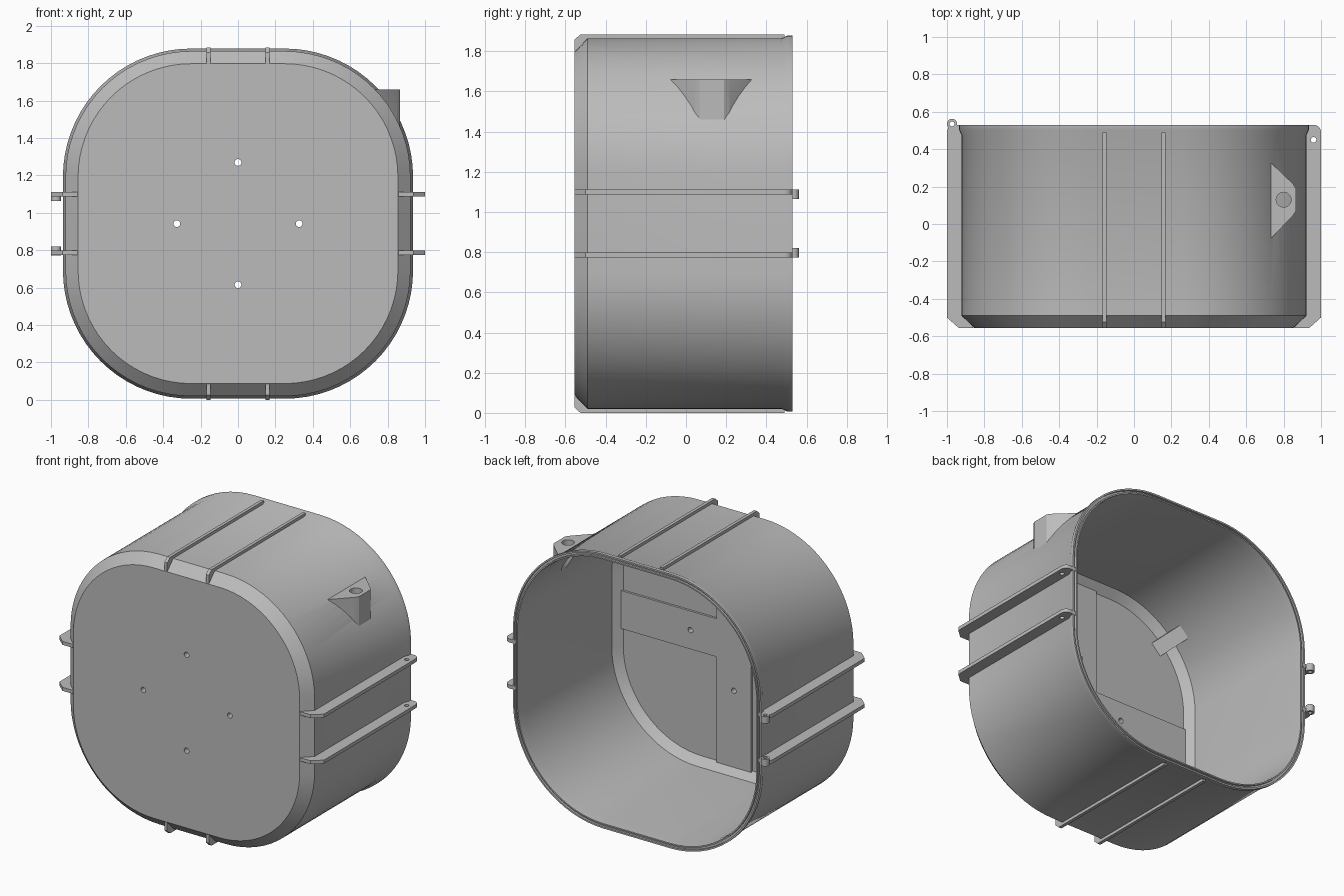
import bpy, bmesh, math
from mathutils import Matrix, Vector

if "Cube" in bpy.data.objects:
    bpy.data.objects.remove(bpy.data.objects["Cube"], do_unlink=True)

MID = 0.942      # height of the housing centre
FLAT = 0.25      # half length of the straight part of each side

grey = bpy.data.materials.new("plain_grey")
grey.use_nodes = True
colour = (0.5, 0.5, 0.5, 1)
grey.diffuse_color = colour
grey.node_tree.nodes["Principled BSDF"].inputs["Base Color"].default_value = colour


def finish(name, bm):
    bmesh.ops.recalc_face_normals(bm, faces=bm.faces)
    mesh = bpy.data.meshes.new(name)
    bm.to_mesh(mesh)
    bm.free()
    mesh.materials.append(grey)
    ob = bpy.data.objects.new(name, mesh)
    bpy.context.collection.objects.link(ob)
    return ob


def rounded_square(half, steps=18):
    """Outline of a square with large round corners, as (x, z)."""
    r, pts = half - FLAT, []
    for q, (sx, sz) in enumerate([(1, 1), (-1, 1), (-1, -1), (1, -1)]):
        for i in range(steps + 1):
            a = math.pi / 2 * (q + i / steps)
            pts.append((sx * FLAT + r * math.cos(a), MID + sz * FLAT + r * math.sin(a)))
    return pts


def loft(name, profile):
    """Skin rounded squares given as (half size, y), capping both ends."""
    bm = bmesh.new()
    rings = [[bm.verts.new((x, y, z)) for x, z in rounded_square(h)] for h, y in profile]
    n = len(rings[0])
    for a, b in zip(rings, rings[1:]):
        for i in range(n):
            j = (i + 1) % n
            bm.faces.new((a[i], a[j], b[j], b[i]))
    bm.faces.new(rings[0])
    bm.faces.new(rings[-1])
    return finish(name, bm)


def prism(name, pts, axis, lo, hi):
    """Extrude an outline along an axis."""
    place = {"x": lambda u, v, w: (w, u, v),
             "y": lambda u, v, w: (u, w, v),
             "z": lambda u, v, w: (u, v, w)}[axis]
    bm = bmesh.new()
    a, b = [[bm.verts.new(place(u, v, w)) for u, v in pts] for w in (lo, hi)]
    bm.faces.new(a)
    bm.faces.new(b)
    for i in range(len(pts)):
        j = (i + 1) % len(pts)
        bm.faces.new((a[i], a[j], b[j], b[i]))
    return finish(name, bm)


def circle(u, v, r, n=24):
    return [(u + r * math.cos(math.tau * i / n), v + r * math.sin(math.tau * i / n))
            for i in range(n)]


def activate(ob):
    bpy.ops.object.select_all(action="DESELECT")
    ob.select_set(True)
    bpy.context.view_layer.objects.active = ob


def cut(ob, cutter):
    """Subtract the cutter from the part and discard it."""
    mod = ob.modifiers.new("cut", "BOOLEAN")
    mod.operation, mod.solver, mod.object = "DIFFERENCE", "EXACT", cutter
    activate(ob)
    bpy.ops.object.modifier_apply(modifier=mod.name)
    bpy.data.objects.remove(cutter, do_unlink=True)


def smooth(ob):
    activate(ob)
    bpy.ops.object.shade_smooth_by_angle(angle=math.radians(25))


# Housing: chamfered front, flared grooved rim, hollow inside
housing = loft("housing", [
    (0.855, -0.555), (0.922, -0.49), (0.922, 0.475), (0.936, 0.505), (0.936, 0.53),
    (0.925, 0.53), (0.925, 0.515), (0.911, 0.515), (0.911, 0.53), (0.902, 0.53),
    (0.897, 0.47), (0.897, -0.48), (0.845, -0.53)])

# Raised cross on the inside of the front wall
w, e = 0.13, 0.85
cross = prism("inner_cross_pad", [
    (x, MID + z) for x, z in [
        (w, w), (w, e), (-w, e), (-w, w), (-e, w), (-e, -w),
        (-w, -w), (-w, -e), (w, -e), (w, -w), (e, -w), (e, w)]], "y", -0.535, -0.515)

# Four screw holes through the front
for i in range(4):
    a = i * math.pi / 2
    hole = circle(0.327 * math.cos(a), MID + 0.327 * math.sin(a), 0.018)
    for part in (housing, cross):
        cut(part, prism("hole_cutter", hole, "y", -0.7, -0.4))

# Lug on the upper side, trimmed to the housing and drilled
lug = prism("side_lug", [(0.6, 0.33), (0.73, 0.33), (0.85, 0.215), (0.866, 0.19),
                         (0.866, 0.07), (0.85, 0.045), (0.73, -0.08), (0.6, -0.08)],
            "z", 1.3, 1.66)
cut(lug, loft("trim_cutter", [(0.91, -0.4), (0.91, 0.5)]))
for part in (housing, lug):
    cut(part, prism("bore_cutter", circle(0.8, 0.13, 0.04), "z", 1.35, 1.75))

# Corner gusset between the front wall and the side wall
gusset = prism("inner_gusset", [(0.877, -0.535), (1.01, -0.345), (1.01, -0.47), (0.96, -0.535)],
               "z", -0.048, 0.048)
gusset.data.transform(Matrix.Translation(Vector((0, 0, MID)))
                      @ Matrix.Rotation(math.radians(-135), 4, "Y"))

# Slim ribs along the top and bottom
slim = [(-0.555, 0.857), (-0.555, 0.915), (-0.525, 0.942), (0.49, 0.942),
        (0.49, 0.915), (-0.49, 0.915)]
for level, s in (("top", 1), ("bottom", -1)):
    for side, x in (("left", 0.157), ("right", -0.157)):
        prism(f"{level}_rib_{side}", [(y, MID + s * h) for y, h in slim],
              "x", x - 0.011, x + 0.011)

# Deep ribs on both sides: pin holes on one side, hinge knuckles on the other
deep = [(0.857, -0.555), (0.938, -0.555), (1.0, -0.5)]
tip = [(0.96 + 0.04 * math.cos(a), 0.49 + 0.04 * math.sin(a))
       for a in [math.pi / 2 * i / 6 for i in range(7)]]
root = [(0.915, 0.53), (0.915, -0.49)]
for level, s in (("upper", 1), ("lower", -1)):
    z = MID + s * 0.157
    left = prism(f"{level}_rib_left", deep + tip + root, "z", z - 0.012, z + 0.012)
    cut(left, prism("pin_cutter", circle(0.96, 0.45, 0.015), "z", z - 0.1, z + 0.1))
    smooth(left)
    right = prism(f"{level}_rib_right", [(-x, y) for x, y in deep + tip + root],
                  "z", z - 0.012, z + 0.012)
    lo, hi = sorted((z + s * 0.0125, z - s * 0.035))
    knuckle = prism(f"{level}_hinge_knuckle", circle(-0.973, 0.535, 0.027), "z", lo, hi)
    for part in (right, knuckle):
        cut(part, prism("pin_cutter", circle(-0.973, 0.535, 0.013), "z", z - 0.1, z + 0.1))
        smooth(part)

for part in (housing, lug, cross):
    smooth(part)
